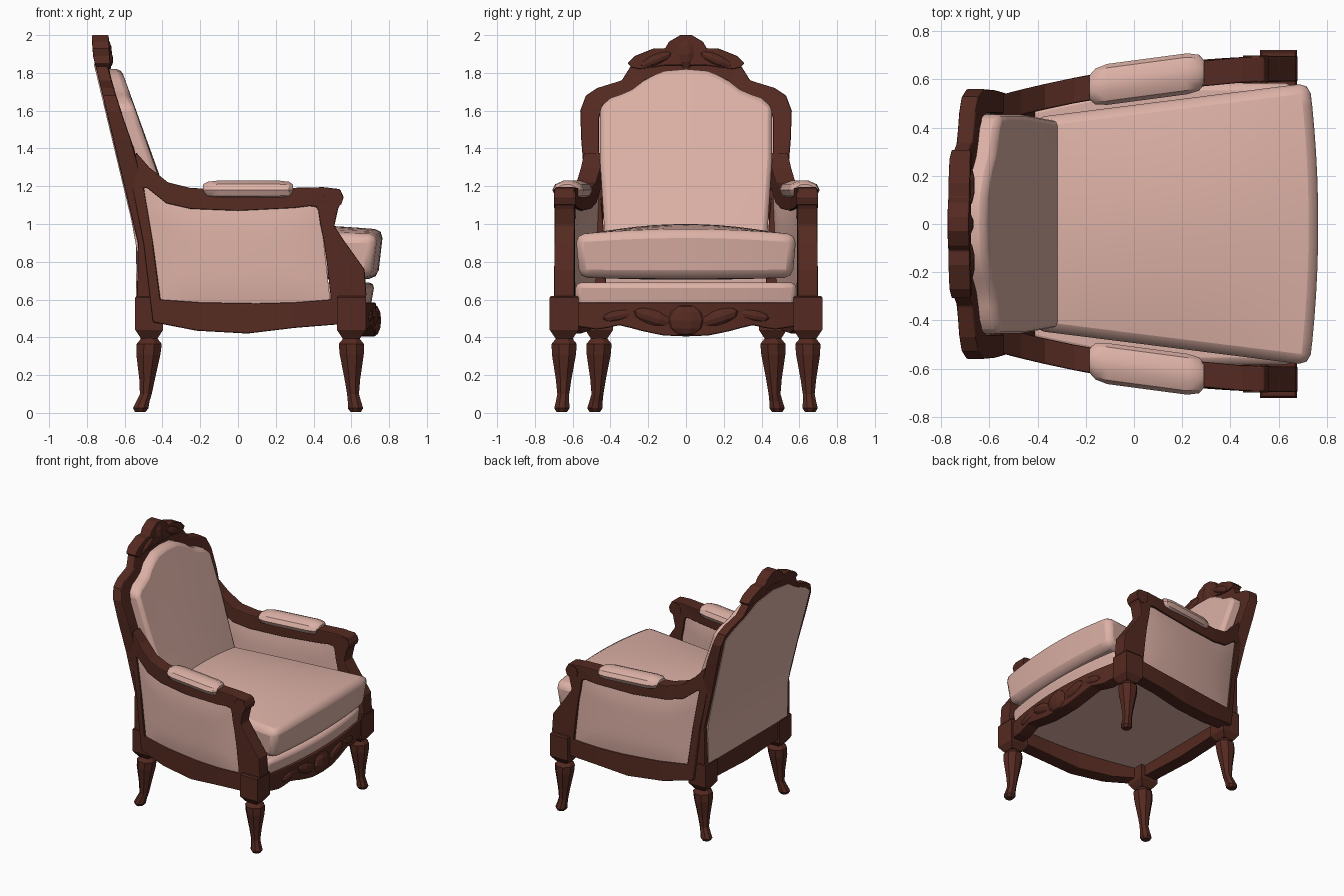
import bpy, bmesh, math
from mathutils import Vector

if "Cube" in bpy.data.objects:
    bpy.data.objects.remove(bpy.data.objects["Cube"])


def material(name, rgb):
    m = bpy.data.materials.new(name)
    m.diffuse_color = (*rgb, 1)
    m.use_nodes = True
    m.node_tree.nodes["Principled BSDF"].inputs["Base Color"].default_value = m.diffuse_color
    return m


WOOD = material("dark red wood", (0.090, 0.023, 0.015))
CLOTH = material("pink cloth", (0.72, 0.44, 0.38))


def finish(name, bm, mat, bevel=0, smooth=False):
    bmesh.ops.recalc_face_normals(bm, faces=bm.faces[:])
    me = bpy.data.meshes.new(name)
    bm.to_mesh(me)
    bm.free()
    me.materials.append(mat)
    ob = bpy.data.objects.new(name, me)
    bpy.context.collection.objects.link(ob)
    if bevel:
        b = ob.modifiers.new("bevel", 'BEVEL')
        b.width, b.segments, b.angle_limit = bevel, 2, math.radians(40)
    if smooth:
        bpy.ops.object.select_all(action='DESELECT')
        ob.select_set(True)
        bpy.context.view_layer.objects.active = ob
        bpy.ops.object.shade_smooth_by_angle(angle=math.radians(35))
    return ob


def lerp(table, t):
    for (a, p), (b, q) in zip(table, table[1:]):
        if t <= b:
            return p + (q - p) * max(0, t - a) / (b - a)
    return table[-1][1]


def strip(name, outer, inner, f0, f1, closed=False, bevel=0.008):
    """Frame between two matching outlines, given depth by two mappings."""
    bm = bmesh.new()
    rows = [[bm.verts.new(f(*p)) for f, p in ((f0, o), (f1, o), (f1, i), (f0, i))]
            for o, i in zip(outer, inner)]
    n = len(rows)
    for k in range(n if closed else n - 1):
        a, b = rows[k], rows[(k + 1) % n]
        for j in range(4):
            bm.faces.new((a[j], a[(j + 1) % 4], b[(j + 1) % 4], b[j]))
    if not closed:
        bm.faces.new(rows[0])
        bm.faces.new(rows[-1])
    return finish(name, bm, WOOD, bevel)


def slab(name, fa, fb, nu, nv, mat, bevel=0, smooth=True):
    """Two facing grids over (u, v) in 0..1 joined around the rim."""
    bm = bmesh.new()
    A, B = [[[bm.verts.new(f(i / nu, j / nv)) for j in range(nv + 1)]
             for i in range(nu + 1)] for f in (fa, fb)]
    for g in (A, B):
        for i in range(nu):
            for j in range(nv):
                bm.faces.new((g[i][j], g[i + 1][j], g[i + 1][j + 1], g[i][j + 1]))
    rim = ([(i, 0) for i in range(nu)] + [(nu, j) for j in range(nv)]
           + [(i, nv) for i in range(nu, 0, -1)] + [(0, j) for j in range(nv, 0, -1)])
    for (i, j), (k, l) in zip(rim, rim[1:] + rim[:1]):
        bm.faces.new((A[i][j], A[k][l], B[k][l], B[i][j]))
    return finish(name, bm, mat, bevel, smooth)


def loft(name, loops, mat, smooth=False):
    bm = bmesh.new()
    rows = [[bm.verts.new(p) for p in lp] for lp in loops]
    n = len(rows[0])
    for a, b in zip(rows, rows[1:]):
        for j in range(n):
            bm.faces.new((a[j], a[(j + 1) % n], b[(j + 1) % n], b[j]))
    bm.faces.new(rows[0])
    bm.faces.new(rows[-1])
    return finish(name, bm, mat, 0, smooth)


def ring(x, y, z, r, n):
    return [(x + r * math.cos(math.tau * (k + .5) / n),
             y + r * math.sin(math.tau * (k + .5) / n), z) for k in range(n)]


def blob(name, loc, size, tilt=0):
    bm = bmesh.new()
    bmesh.ops.create_uvsphere(bm, u_segments=10, v_segments=6, radius=1)
    c, s = math.cos(tilt), math.sin(tilt)
    for v in bm.verts:
        p = Vector((v.co.x * size[0], v.co.y * size[1], v.co.z * size[2]))
        v.co = Vector((p.x, p.y * c - p.z * s, p.y * s + p.z * c)) + Vector(loc)
    return finish(name, bm, WOOD)


def mirrored(pts):
    return pts + [(-y, z) for y, z in reversed(pts) if y > 0]


# Leaning back: rear and front depth of the frame by height
XB = [(.6, -.535), (.9, -.53), (1.9, -.77), (2, -.775)]
XF = [(.6, -.40), (.95, -.44), (1.2, -.50), (1.37, -.54), (1.6, -.62), (1.83, -.69), (2, -.70)]
rear = lambda y, z: (lerp(XB, z), y, z)
fore = lambda y, z: (lerp(XF, z), y, z)

# Back frame
strip("back_frame",
      mirrored([(.53, .6), (.53, .9), (.535, 1.2), (.555, 1.45), (.56, 1.6), (.53, 1.68),
                (.47, 1.72), (.34, 1.76), (.29, 1.84), (.15, 1.88), (0, 1.9)]),
      mirrored([(.42, .6), (.43, .9), (.455, 1.2), (.46, 1.4), (.46, 1.56), (.44, 1.63),
                (.38, 1.66), (.29, 1.69), (.22, 1.76), (.12, 1.80), (0, 1.81)]), rear, fore)

# Carved crest
strip("crest",
      mirrored([(.31, 1.85), (.27, 1.89), (.17, 1.93), (.11, 1.93), (.09, 1.965), (.03, 2.0)]),
      mirrored([(.29, 1.83), (.25, 1.82), (.17, 1.83), (.11, 1.84), (.07, 1.84), (.03, 1.84)]),
      rear, lambda y, z: (lerp(XF, z) + .015, y, z), bevel=0.006)
blob("crest_shell", (-.70, 0, 1.90), (.035, .055, .085))
for s in (1, -1):
    blob("crest_leaf", (-.69, s * .16, 1.87), (.03, .10, .03), -s * .4)

# Back cushion
PAD_TOP = [(0, 1.82), (.12, 1.81), (.21, 1.77), (.3, 1.70), (.38, 1.675), (.43, 1.655), (.455, 1.62)]


def back_pad(front):
    def f(u, v):
        t = 2 * u - 1
        y = t * (.425 + .03 * min(1, 1.6 * v))
        z = .85 + (lerp(PAD_TOP, abs(t) * .455) - .85) * v
        bulge = .015 * (1 - t * t) * (1 - v)
        return ((-.335 - .345 * (z - 1) + bulge) if front else lerp(XB, z) + .04, y, z)
    return f


slab("back_cushion", back_pad(True), back_pad(False), 16, 8, CLOTH, .025)

# Rear cloth panel
PANEL_TOP = [(0, 1.85), (.2, 1.82), (.3, 1.75), (.45, 1.69), (.53, 1.63)]


def back_panel(offset):
    def f(u, v):
        t = 2 * u - 1
        z = .61 + (lerp(PANEL_TOP, abs(t) * .53) - .61) * v
        return (lerp(XB, z) + offset, t * (.49 + .035 * v), z)
    return f


slab("back_panel", back_panel(-.006), back_panel(.03), 16, 8, CLOTH)

# Side frames: rail, arm support, arm and rear stile in one ring
side_y = lambda x: .597 + .145 * x - .11 * x * x
SIDE_OUT = [(-.45, .48), (-.22, .435), (.05, .42), (.3, .45), (.55, .47), (.68, .62), (.67, .76),
            (.57, .9), (.51, .99), (.53, 1.08), (.56, 1.14), (.54, 1.185), (.45, 1.195), (0, 1.185),
            (-.25, 1.19), (-.37, 1.22), (-.47, 1.30), (-.54, 1.38), (-.56, 1.2), (-.50, .9)]
SIDE_IN = [(-.41, .60), (-.2, .585), (.1, .58), (.3, .585), (.49, .60), (.49, .62), (.47, .8),
           (.45, .93), (.435, 1.0), (.425, 1.07), (.415, 1.09), (.38, 1.095), (.3, 1.085), (0, 1.07),
           (-.25, 1.08), (-.38, 1.11), (-.48, 1.19), (-.50, 1.19), (-.495, 1.17), (-.45, .9)]
HOLE_TOP = [(-.5, 1.2), (-.48, 1.19), (-.38, 1.12), (-.25, 1.085), (0, 1.075), (.3, 1.09), (.44, 1.10)]


def side_panel(s, d):
    def f(u, v):
        x0 = -.42 - .08 * v
        x = x0 + (.49 - .06 * v - x0) * u
        z = .58 + (lerp(HOLE_TOP, x) + .01 - .58) * v
        bulge = 1 - max(abs(2 * u - 1), abs(2 * v - 1)) ** 4
        return (x, s * (side_y(x) + d * (.038 + .015 * bulge)), z)
    return f


# Turned legs: height, share of the kick, radius
LEG = [(.41, 0, .045), (.39, 0, .05), (.365, 0, .072), (.31, .1, .069), (.18, .25, .045),
       (.10, .4, .034), (.06, .75, .038), (.025, 1, .044), (.005, 1.05, .03)]

for s in (1, -1):
    strip("side_frame", SIDE_OUT, SIDE_IN,
          lambda x, z: (x, s * (side_y(x) - .053), z),
          lambda x, z: (x, s * (side_y(x) + .053), z), closed=True)
    slab("side_panel", side_panel(s, 1), side_panel(s, -1), 14, 8, CLOTH)

    # Scroll at the arm end
    loft("arm_scroll", [[(.505 + .052 * math.cos(a * math.pi / 5), s * (side_y(.5) + d),
                          1.135 + .052 * math.sin(a * math.pi / 5)) for a in range(10)]
                        for d in (-.058, .058)], WOOD)

    # Padded arm rest
    loft("arm_pad", [[(x, s * (side_y(x) + .085 * k * math.cos(a * math.pi / 5)),
                       1.18 + .052 * k * math.sin(a * math.pi / 5)) for a in range(10)]
                     for x, k in ((-.185, .6), (-.16, .88), (-.11, 1), (.22, 1), (.27, .88), (.29, .6))],
         CLOTH, True)

    # Legs with corner blocks
    for part, x, y, h, kick in (("front", .60, .645, .077, (.022, .012)),
                                ("back", -.47, .46, .074, (-.045, .022))):
        q = h * math.sqrt(2)
        loft(part + "_block", [ring(x, s * y, z, r, 4) for z, r in
                               ((.395, q * .6), (.44, q), (.61, q), (.62, q * .9))], WOOD)
        loft(part + "_leg", [ring(x + kick[0] * t, s * (y + kick[1] * t), z, r, 8)
                             for z, t, r in LEG], WOOD)

# Front and back rails with scalloped lower edges
RAIL_LOW = [(0, .405), (.12, .41), (.22, .43), (.35, .465), (.46, .44), (.6, .46)]


def front_rail(depth):
    def f(u, v):
        y = (2 * u - 1) * .59
        low = lerp(RAIL_LOW, abs(y))
        return (.66 + .07 * (1 - (2 * u - 1) ** 2) - depth, y, low + (.585 - low) * v)
    return f


slab("front_rail", front_rail(0), front_rail(.1), 20, 2, WOOD, .008, False)
slab("back_rail", *[lambda u, v, x=x: (x, (2 * u - 1) * .44, (.45 + .02 * abs(2 * u - 1)) * (1 - v) + .61 * v)
                    for x in (-.53, -.43)], 8, 1, WOOD, 0, False)

# Carved front ornament
blob("front_medallion", (.72, 0, .49), (.04, .10, .085))
for s in (1, -1):
    blob("front_leaf", (.705, s * .17, .505), (.04, .12, .045), s * .3)
    blob("front_leaf_tip", (.685, s * .34, .52), (.032, .11, .035), -s * .2)


# Padded seat deck, its underside closes the frame from below
def deck(z, front):
    def f(u, v):
        t = 2 * v - 1
        x = -.47 + (front + .06 * (1 - t * t) + .47) * u
        return (x, t * min(side_y(x) - .03, .585), z)
    return f


slab("seat_deck", deck(.69, .665), deck(.55, .64), 8, 12, CLOTH, .03)


# Loose seat cushion
def cushion(top):
    def f(u, v):
        t = 2 * v - 1
        x = -.42 + (.735 + .035 * (1 - t * t) + .42) * u
        crown = (1 - t * t) * math.sin(math.pi * (.2 + .65 * u))
        w = .445 + .145 * u
        if top:
            return (x, t * w, .945 + .055 * crown)
        return (x - .03 * u, t * (w - .02), .715 - .01 * crown)
    return f


slab("seat_cushion", cushion(True), cushion(False), 10, 12, CLOTH, .045)
